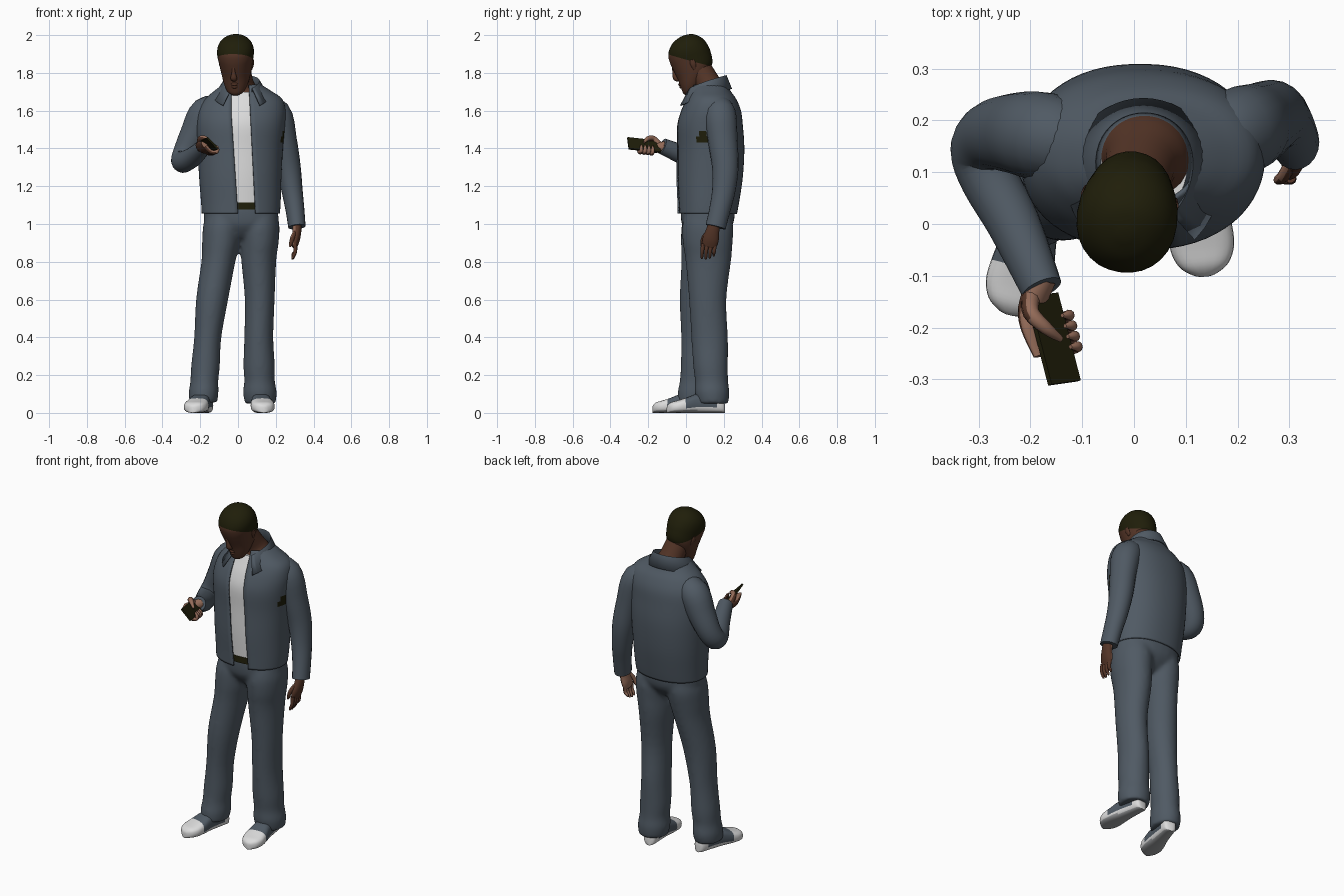
import bpy, bmesh, math
from mathutils import Vector, Matrix

if "Cube" in bpy.data.objects:
    bpy.data.objects.remove(bpy.data.objects["Cube"])

V = Vector


def material(name, rgb):
    m = bpy.data.materials.new(name)
    m.diffuse_color = (*rgb, 1)
    m.use_nodes = True
    m.node_tree.nodes["Principled BSDF"].inputs["Base Color"].default_value = m.diffuse_color
    return m


DENIM = material("slate denim", (0.080, 0.102, 0.127))
WHITE = material("white", (0.72, 0.72, 0.72))
SOLE = material("sole grey", (0.36, 0.37, 0.38))
SKIN = material("dark skin", (0.088, 0.035, 0.020))
PALM = material("palm skin", (0.30, 0.15, 0.10))
DARK = material("near black", (0.014, 0.013, 0.003))


def interp(rows, k=4):
    """Catmull-Rom interpolation of rows of numbers."""
    out = []
    for i in range(len(rows) - 1):
        a, b, c, d = (rows[max(i - 1, 0)], rows[i], rows[i + 1], rows[min(i + 2, len(rows) - 1)])
        for j in range(k):
            t = j / k
            out.append([0.5 * (2 * q + (r - p) * t + (2 * p - 5 * q + 4 * r - s) * t * t
                               + (3 * q - p - 3 * r + s) * t ** 3) for p, q, r, s in zip(a, b, c, d)])
    return out + [list(rows[-1])]


def power(v, e):
    return math.copysign(abs(v) ** e, v)


def loft(name, rings, mats, closed=True, rule=None, cut=None, matrix=None, thick=0, angle=50):
    bm = bmesh.new()
    vr = [[bm.verts.new(p) for p in ring] for ring in rings]
    n = len(rings[0])
    for a, b in zip(vr, vr[1:]):
        for i in range(n if closed else n - 1):
            j = (i + 1) % n
            bm.faces.new((a[i], a[j], b[j], b[i]))
    if closed:
        bm.faces.new(vr[0])
        bm.faces.new(vr[-1])
    bmesh.ops.recalc_face_normals(bm, faces=bm.faces)
    if cut:
        bmesh.ops.bisect_plane(bm, geom=bm.verts[:] + bm.edges[:] + bm.faces[:],
                               plane_co=cut[0], plane_no=cut[1])
    bm.normal_update()
    if rule:
        for f in bm.faces:
            f.material_index = rule(f)
    if matrix:
        bm.transform(matrix)
    me = bpy.data.meshes.new(name)
    bm.to_mesh(me)
    bm.free()
    for m in mats:
        me.materials.append(m)
    ob = bpy.data.objects.new(name, me)
    bpy.context.collection.objects.link(ob)
    if thick:
        mod = ob.modifiers.new("thickness", 'SOLIDIFY')
        mod.thickness, mod.offset = thick, 0
    bpy.ops.object.select_all(action='DESELECT')
    ob.select_set(True)
    bpy.context.view_layer.objects.active = ob
    bpy.ops.object.shade_smooth_by_angle(angle=math.radians(angle))
    return ob


def oval(z, cx, cy, rx, ry, p=2.0, n=28, a0=0, a1=None):
    """Horizontal superellipse; an arc from a0 to a1 when a1 is given."""
    cnt = n if a1 is None else n + 1
    span = math.tau if a1 is None else a1 - a0
    angs = [a0 + span * i / n for i in range(cnt)]
    return [V((cx + rx * power(math.cos(a), 2 / p), cy + ry * power(math.sin(a), 2 / p), z)) for a in angs]


def stack(name, rows, mats, p=2.0, **kw):
    return loft(name, [oval(*r, p=p) for r in interp(rows)], mats, **kw)


def tube(name, rows, mats, ref=(1, 0, 0), n=20, **kw):
    """Tube along x, y, z points with two radii; the first lies along ref."""
    rows = interp(rows)
    pts = [V(r[:3]) for r in rows]
    rings = []
    for i, r in enumerate(rows):
        t = (pts[min(i + 1, len(pts) - 1)] - pts[max(i - 1, 0)]).normalized()
        u = V(ref)
        u = (u - t * u.dot(t)).normalized()
        w = t.cross(u)
        rings.append([pts[i] + u * r[3] * math.cos(k * math.tau / n) + w * r[4] * math.sin(k * math.tau / n)
                      for k in range(n)])
    return loft(name, rings, mats, **kw)


# Jacket body, open at the front, with the shirt inside; dark patch under the hanging arm
BODY = [(1.055, .015, .113, .203, .153), (1.12, .015, .118, .207, .160), (1.25, .012, .125, .214, .172),
        (1.40, .012, .130, .222, .175), (1.52, .015, .126, .230, .171), (1.60, .022, .132, .226, .155),
        (1.66, .030, .134, .200, .128), (1.70, .025, .130, .150, .104), (1.735, .02, .128, .10, .088)]
P = 2.2
jacket = []
for z, cx, cy, rx, ry in interp(BODY):
    f = (z - 1.055) / 0.68
    left, right = 0.0 - 0.035 * min(1, f * 1.3), 0.092 - 0.035 * f
    def edge(x):
        return math.acos(power((x - cx) / rx, P / 2))
    jacket.append(oval(z, cx, cy, rx, ry, P, 56, -edge(right), math.tau - edge(left)))
loft("jacket_body", jacket, [DENIM, DARK], closed=False, thick=.008,
     rule=lambda f: int((f.calc_center_median() - V((.23, .095, 1.455))).length < .036))
stack("shirt", [(z, cx, cy, rx - .012, ry - .012) for z, cx, cy, rx, ry in [(1.11,) + BODY[1][1:]] + BODY[2:8]],
      [WHITE], p=P)

# Turned-down collar
stand, fall, points = [], [], []
for i in range(33):
    s = i / 16 - 1
    a = math.radians(90 + 150 * s)
    c, d, q = math.cos(a), math.sin(a), s * s
    stand.append(V((.02 + (.078 + .02 * q) * c, .13 + (.08 + .03 * q) * d, 1.70 - .02 * q)))
    fall.append(V((.02 + (.085 + .025 * q) * c, .13 + (.085 + .045 * q) * d, 1.785 - .07 * q)))
    points.append(V((.018 + (.110 + .085 * q) * c, .13 + (.110 + .073 * q) * d, 1.715 - .088 * q)))
loft("collar", [stand, fall, points], [DENIM], closed=False, thick=.007)

# Sleeves
tube("bent_sleeve", [(-.08, .155, 1.61, .06, .06), (-.168, .168, 1.59, .085, .085), (-.228, .175, 1.48, .077, .078),
                     (-.275, .17, 1.385, .066, .066), (-.293, .14, 1.335, .062, .060),
                     (-.278, .085, 1.333, .056, .057), (-.232, 0, 1.36, .051, .053),
                     (-.178, -.125, 1.412, .040, .043)], [DENIM], ref=(-.765, -.325, .34))
tube("hanging_sleeve", [(.11, .155, 1.62, .06, .06), (.2, .178, 1.585, .080, .085), (.242, .195, 1.44, .070, .078),
                        (.268, .208, 1.30, .064, .070), (.286, .20, 1.18, .056, .062), (.301, .18, 1.08, .050, .056),
                        (.312, .157, .985, .046, .054)], [DENIM])

# Trousers: hips and legs fused into one skin, and the belt
hips = stack("trousers", [(1.10, .015, .115, .190, .143), (1.04, .017, .115, .198, .143),
                          (.99, .018, .113, .185, .132), (.94, .018, .11, .10, .095), (.915, .018, .11, .03, .06)],
             [DENIM], p=2.2)
leg_a = stack("forward_leg", [(1.04, -.075, .113, .098, .125), (.98, -.083, .108, .103, .133),
                              (.90, -.09, .10, .100, .127), (.80, -.104, .09, .090, .115),
                              (.60, -.137, .065, .085, .098), (.40, -.16, .06, .072, .086),
                              (.25, -.172, .058, .076, .086), (.17, -.178, .053, .074, .086),
                              (.11, -.182, .05, .079, .094), (.055, -.184, .045, .074, .088)], [DENIM])
leg_b = stack("rear_leg", [(1.04, .113, .115, .10, .125), (.98, .114, .115, .106, .136), (.90, .115, .115, .100, .132),
                           (.80, .11, .118, .092, .120), (.60, .115, .115, .079, .099), (.40, .11, .125, .077, .097),
                           (.25, .112, .13, .083, .092), (.17, .114, .135, .081, .088), (.11, .116, .138, .089, .092),
                           (.05, .118, .142, .082, .083)], [DENIM])
bpy.ops.object.select_all(action='DESELECT')
for ob in (hips, leg_a, leg_b):
    ob.select_set(True)
bpy.context.view_layer.objects.active = hips
bpy.ops.object.join()
skin = hips.modifiers.new("fuse", 'REMESH')
skin.mode, skin.voxel_size, skin.use_smooth_shade = 'VOXEL', .010, True
soft = hips.modifiers.new("soften", 'SMOOTH')
soft.factor, soft.iterations = .5, 10
stack("belt", [(1.078, .015, .116, .196, .151), (1.115, .015, .118, .196, .151)], [DARK], p=P)

# Shoes: white rim and toe, denim side panel, grey sole
SHOE = [(0, .018, .045), (.015, .036, .08), (.08, .044, .10), (.15, .052, .10), (.20, .060, .082),
        (.25, .062, .066), (.285, .048, .056), (.303, .024, .042), (.308, .008, .03)]


def shoe(name, heel, toe):
    heel, toe = V((*heel, 0)), V((*toe, 0))
    d = (toe - heel).normalized()
    side = V((-d.y, d.x, 0))
    rings = []
    for t, w, h in interp(SHOE):
        ring = []
        for k in range(24):
            a = k * math.tau / 24
            ring.append(heel + d * t + side * w * power(math.cos(a), .7)
                        + V((0, 0, h / 2 * (1 + power(math.sin(a), .7)))))
        rings.append(ring)

    def rule(f):
        c = f.calc_center_median()
        if f.normal.z < -.6:
            return 2
        return int(.05 < (c - heel).dot(d) < .21 and c.z > .028)
    loft(name, rings, [WHITE, DENIM, SOLE], rule=rule)


shoe("forward_shoe", (-.162, .122), (-.24, -.175))
shoe("rear_shoe", (.108, .205), (.138, -.11))

# Head, with hair above a slanted hairline
HEAD = Matrix.Translation((-.012, .02, 1.862)) @ Matrix.Rotation(math.radians(-8), 4, 'Z') \
    @ Matrix.Rotation(math.radians(25), 4, 'X')
HAIRLINE = (V((0, 0, .008)), V((0, .85, 1)).normalized())
stack("head_and_hair", [(-.158, 0, -.062, .026, .03), (-.142, 0, -.053, .048, .05),
                        (-.11, 0, -.03, .065, .072), (-.06, 0, .003, .080, .101), (0, 0, .011, .091, .111),
                        (.04, 0, .012, .097, .111), (.075, 0, .012, .094, .103), (.105, 0, .014, .078, .082),
                        (.127, 0, .016, .048, .052), (.137, 0, .016, .012, .012)], [SKIN, DARK], p=2.1,
      cut=HAIRLINE, matrix=HEAD,
      rule=lambda f: int((f.calc_center_median() - HAIRLINE[0]).dot(HAIRLINE[1]) > 0))
tube("nose", [(0, -.090, .02, .006, .005), (0, -.102, -.02, .010, .009), (0, -.107, -.05, .018, .013),
              (0, -.096, -.066, .012, .008)], [SKIN], n=12, matrix=HEAD)
for nm, z in (("upper_lip", -.089), ("lower_lip", -.104)):
    tube(nm, [(-.028, -.083, z, .003, .003), (0, -.101, z, .008, .008), (.028, -.083, z, .003, .003)],
         [SKIN], ref=(0, 0, 1), n=10, matrix=HEAD)
for s, nm in ((-1, "right_ear"), (1, "left_ear")):
    tube(nm, [(s * .078, .016, -.055, .005, .008), (s * .086, .02, -.028, .007, .015),
              (s * .091, .025, -.004, .004, .011)], [SKIN], n=12, matrix=HEAD)
tube("neck", [(.02, .13, 1.66, .092, .09), (.02, .13, 1.70, .088, .086), (.013, .115, 1.745, .070, .068),
              (.0, .07, 1.82, .066, .066)], [SKIN])


def facing(direction, limit):
    d = V(direction).normalized()
    return lambda f: int(f.normal.dot(d) > limit)


# Hanging hand, palm turned inward
inward = facing((-1, .3, 0), .35)
tube("hanging_palm", [(.313, .15, 1.0, .024, .032), (.312, .14, .96, .023, .036), (.305, .13, .915, .022, .043),
                      (.300, .122, .88, .014, .038)], [SKIN, PALM], rule=inward)
for i in range(4):
    y, tip = .09 + .021 * i, .815 + (.0, -.003, .002, .014)[i]
    tube(f"hanging_finger_{i + 1}", [(.302, y, .895, .011, .011), (.303, y - .004, .855, .010, .010),
                                     (.292, y - .006, tip + .012, .008, .008), (.288, y - .006, tip, .004, .004)],
         [SKIN, PALM], n=10, rule=inward)
tube("hanging_thumb", [(.302, .115, .955, .013, .013), (.288, .092, .925, .012, .012), (.278, .085, .89, .009, .009),
                       (.276, .084, .878, .004, .004)], [SKIN, PALM], n=10, rule=inward)

# Phone, tilted toward the face
N = V((.68, .25, .68)).normalized()
L = V((.14, -.99, 0))
L = (L - N * L.dot(N)).normalized()
U = N.cross(L)


def at(a, b, c, *r):
    return (*(V((-.156, -.222, 1.418)) + U * a + L * b + N * c), *r)


loft("phone", [[V(at(a * .041, b * .088, c)) for a, b in ((-1, -1), (1, -1), (1, 1), (-1, 1))]
               for c in (-.005, .005)], [DARK], angle=30)

# Hand holding the phone
up = facing((.7, 0, .7), .1)
tube("holding_palm", [(-.178, -.105, 1.41, .028, .028), at(-.012, -.07, -.022, .032, .022),
                      at(-.01, -.03, -.025, .040, .019), at(-.008, .025, -.022, .032, .012)],
     [SKIN, PALM], ref=U, rule=up)
for i in range(4):
    b = -.04 + .021 * i
    tube(f"holding_finger_{i + 1}", [at(-.01, b, -.024, .011, .011), at(.032, b, -.022, .011, .011),
                                     at(.053, b, 0, .011, .011), at(.042, b, .016, .010, .010),
                                     at(.020, b, .020, .004, .004)], [SKIN, PALM], ref=L, n=10, rule=up)
tube("holding_thumb", [at(-.025, -.085, -.008, .018, .018), at(-.048, -.055, .006, .016, .016),
                       at(-.032, -.02, .019, .013, .013), at(.0, .006, .020, .006, .006)],
     [SKIN, PALM], ref=N, n=10, rule=up)
